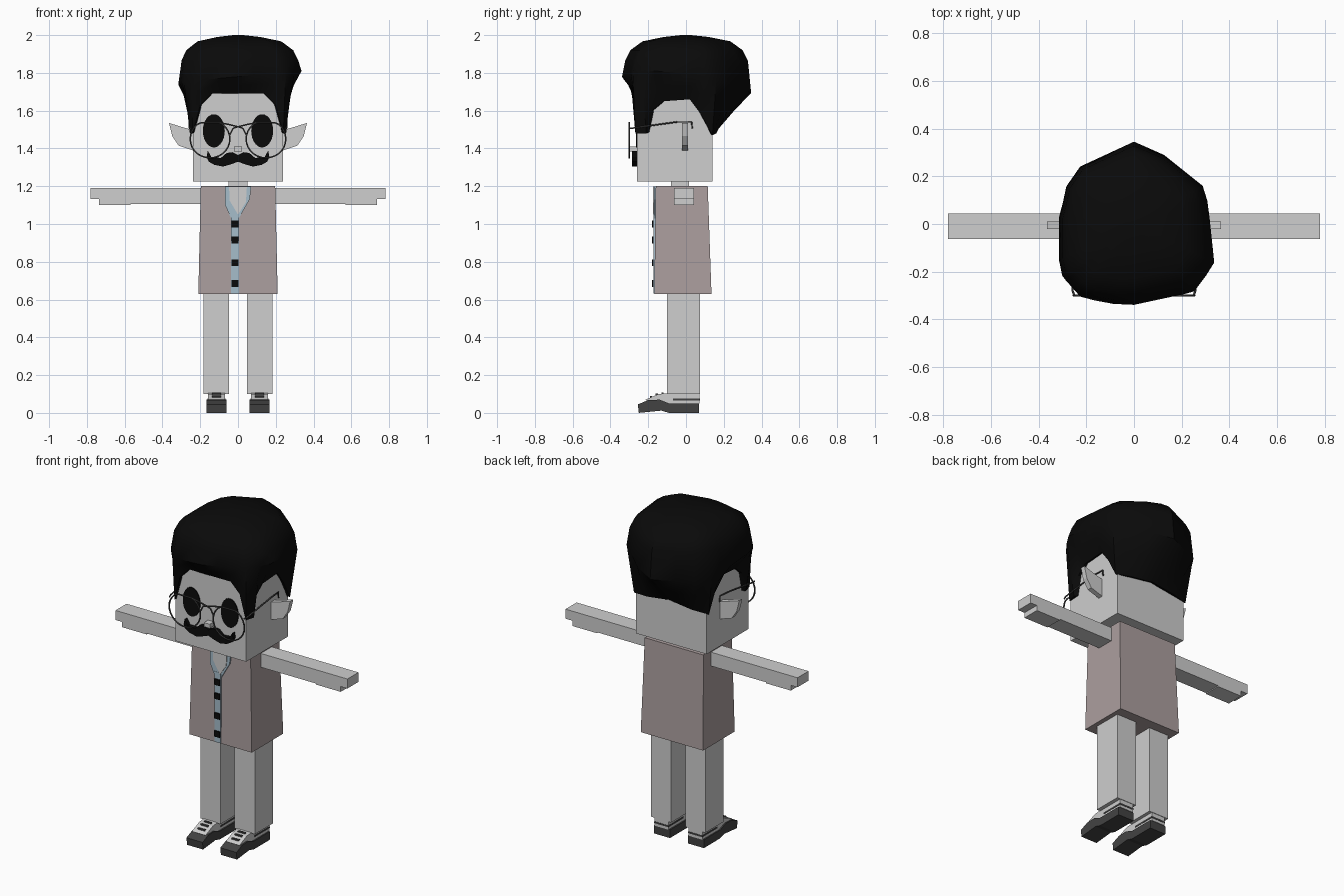
import bpy, bmesh, math
from mathutils import Vector

cube = bpy.data.objects.get("Cube")
if cube:
    bpy.data.objects.remove(cube)


def material(name, r, g, b):
    m = bpy.data.materials.new(name)
    m.use_nodes = True
    m.diffuse_color = (r, g, b, 1)
    m.node_tree.nodes["Principled BSDF"].inputs["Base Color"].default_value = (r, g, b, 1)
    return m


GREY = material("pale grey", .62, .62, .62)
VEST = material("dusty mauve", .41, .345, .345)
BLUE = material("pale blue", .38, .51, .6)
BLACK = material("black", .003, .003, .003)
DARK = material("dark grey", .055, .055, .055)


def finish(name, bm, mat):
    bmesh.ops.recalc_face_normals(bm, faces=bm.faces)
    mesh = bpy.data.meshes.new(name)
    bm.to_mesh(mesh)
    bm.free()
    mesh.materials.append(mat)
    ob = bpy.data.objects.new(name, mesh)
    bpy.context.collection.objects.link(ob)
    return ob


def loft(name, rings, mat):
    """Skin closed rings of equal length and cap both ends."""
    bm = bmesh.new()
    rows = [[bm.verts.new(p) for p in ring] for ring in rings]
    n = len(rows[0])
    for a, b in zip(rows, rows[1:]):
        for i in range(n):
            bm.faces.new((a[i], a[(i + 1) % n], b[(i + 1) % n], b[i]))
    bm.faces.new(rows[0])
    bm.faces.new(rows[-1])
    return finish(name, bm, mat)


def front_prism(name, pts, y0, y1, mat):
    """Extrude an (x, z) outline along y."""
    return loft(name, [[(x, y, z) for x, z in pts] for y in (y0, y1)], mat)


def side_prism(name, pts, x0, x1, mat):
    """Extrude a (y, z) outline along x."""
    return loft(name, [[(x, y, z) for y, z in pts] for x in (x0, x1)], mat)


def rect(a0, a1, b0, b1):
    return [(a0, b0), (a1, b0), (a1, b1), (a0, b1)]


def box(name, x0, x1, y0, y1, z0, z1, mat):
    return front_prism(name, rect(x0, x1, z0, z1), y0, y1, mat)


def wire(name, pts, mat, closed=False, radius=.0045):
    cu = bpy.data.curves.new(name, "CURVE")
    cu.dimensions = "3D"
    cu.bevel_depth = radius
    cu.bevel_resolution = 1
    sp = cu.splines.new("POLY")
    sp.points.add(len(pts) - 1)
    for p, co in zip(sp.points, pts):
        p.co = (*co, 1)
    sp.use_cyclic_u = closed
    cu.materials.append(mat)
    ob = bpy.data.objects.new(name, cu)
    bpy.context.collection.objects.link(ob)


# Head, neck and nose
box("head", -.237, .237, -.26, .14, 1.225, 1.78, GREY)
box("neck", -.05, .05, -.08, .015, 1.15, 1.23, GREY)
box("nose", -.02, .02, -.3, -.255, 1.385, 1.41, GREY)

# Tapered vest
loft("vest", [[(x, y, z) for x, y in rect(-w, w, f, b)]
              for w, f, b, z in ((.21, -.168, .135, .63), (.197, -.16, .115, 1.2))], VEST)

# Shirt placket, collar, bare neck opening and buttons
box("placket", -.037, .004, -.172, -.15, .632, 1.06, BLUE)
front_prism("collar", [(-.07, 1.198), (.07, 1.198), (.062, 1.13), (.004, 1.03),
                       (-.037, 1.03), (-.068, 1.1)], -.17, -.15, BLUE)
front_prism("neck_opening", [(-.047, 1.199), (.047, 1.199), (.042, 1.115), (0, 1.05),
                             (-.045, 1.125)], -.174, -.15, GREY)
for z in (1.0, .915, .795, .685):
    box("button", -.035, .002, -.179, -.165, z - .018, z + .018, BLACK)

# Parts repeated on both sides
ARM = [(.19, 1.19), (.78, 1.19), (.78, 1.132), (.735, 1.132), (.735, 1.1), (.57, 1.1),
       (.57, 1.106), (.19, 1.106)]
EAR = [(.23, 1.495), (.285, 1.51), (.365, 1.535), (.348, 1.465), (.315, 1.415), (.23, 1.387)]
SOLE = [(.068, 0), (-.09, 0), (-.13, .012), (-.25, 0), (-.255, .045), (-.2, .068),
        (-.14, .07), (-.09, .05), (.068, .05)]
UPPER = [(.072, .05), (-.08, .05), (-.2, .06), (-.215, .07), (-.145, .1), (-.09, .105),
         (.072, .105)]
for s, side in ((1, "left"), (-1, "right")):
    flip = lambda pts: [(s * x, z) for x, z in pts]
    front_prism(side + "_arm", flip(ARM), -.063, .043, GREY)
    front_prism(side + "_ear", flip(EAR), -.02, .01, GREY)
    box(side + "_leg", s * .048, s * .183, -.1, .075, .1, .64, GREY)

    # Shoe: dark sole and toe, pale upper, dark laces and heel band
    side_prism(side + "_sole", SOLE, s * .06, s * .168, DARK)
    side_prism(side + "_shoe_upper", UPPER, s * .068, s * .16, GREY)
    side_prism(side + "_heel_band", rect(-.07, .074, .066, .076), s * .066, s * .162, DARK)
    for y, z in ((-.185, .085), (-.155, .098), (-.125, .104)):
        box(side + "_lace", s * .09, s * .138, y - .006, y + .006, z - .012, z + .004, DARK)

    # Eye
    turn = [2 * math.pi * i / 28 for i in range(28)]
    front_prism(side + "_eye", [(s * .128 + .058 * math.cos(a), 1.493 + .088 * math.sin(a))
                                for a in turn], -.265, -.258, BLACK)

    # Spectacle lens rim, flattened along the top, and temple
    wire(side + "_lens_rim", [(s * .148 + .105 * math.cos(a), -.3,
                               min(1.45 + .1 * math.sin(a), 1.537)) for a in turn],
         DARK, True)
    wire(side + "_temple", [(s * .25, -.3, 1.505), (s * .257, -.28, 1.508),
                            (s * .257, -.05, 1.54), (s * .25, .03, 1.54),
                            (s * .25, .033, 1.505)], DARK)

wire("glasses_bridge", [(-.045, -.3, 1.47), (-.025, -.3, 1.507), (0, -.3, 1.515),
                        (.025, -.3, 1.507), (.045, -.3, 1.47)], DARK)
wire("brow_bar", [(-.1, -.3, 1.537), (-.04, -.3, 1.525), (0, -.3, 1.515),
                  (.04, -.3, 1.525), (.1, -.3, 1.537)], DARK)

# Moustache with curled tips
HALF = [(.03, 1.38), (.06, 1.376), (.09, 1.35), (.12, 1.352), (.14, 1.352), (.146, 1.365),
        (.16, 1.387), (.166, 1.355), (.155, 1.33), (.125, 1.313), (.08, 1.304), (.04, 1.315)]
front_prism("moustache", [(0, 1.365)] + HALF + [(0, 1.33)] +
            [(-x, z) for x, z in reversed(HALF)], -.285, -.255, BLACK)

# Hair: hairline hugging the head, swelling to a wide crown
CROWN = [(0, .345), (.1, .31), (.3, .15), (.32, 0), (.337, -.17), (.25, -.285), (-.03, -.345),
         (-.22, -.31), (-.3, -.22), (-.335, -.05), (-.3, .08), (-.27, .22)]
SIDE = [(.07, -.27, 1.69), (.14, -.27, 1.69), (.2, -.27, 1.63), (.24, -.268, 1.48),
        (.255, -.21, 1.48), (.25, -.18, 1.6), (.25, -.12, 1.65), (.25, .02, 1.66),
        (.25, .08, 1.58), (.252, .14, 1.47), (.15, .16, 1.48), (.07, .16, 1.49)]
RIM = [(0, -.27, 1.69)] + SIDE + [(0, .16, 1.5)] + [(-x, y, z) for x, y, z in reversed(SIDE)]


def crown_point(x, y):
    """Where the ray from the centre through (x, y) meets the crown outline."""
    d = Vector((x, y)).normalized()
    for i, p in enumerate(CROWN):
        a = Vector(p)
        e = Vector(CROWN[i - 1]) - a
        det = d.x * e.y - d.y * e.x
        t = (a.x * e.y - a.y * e.x) / det if abs(det) > 1e-9 else -1
        u = (a.x * d.y - a.y * d.x) / det if abs(det) > 1e-9 else -1
        if t > 0 and -1e-6 <= u <= 1 + 1e-6:
            return d * t
    return Vector((x, y))


wide = [crown_point(x, y) for x, y, z in RIM]
bulge = [(p.x, p.y, 1.77 - .22 * p.y + .09 * p.x if p.y > 0 else 1.78 + .09 * p.x)
         for p in wide]
middle = [Vector(a).lerp(Vector(b), .5) for a, b in zip(RIM, bulge)]
rings = [[(x * .85, y * .85, z + .01) for x, y, z in RIM], RIM, middle, bulge]
for scale, z in ((.95, 1.865), (.87, 1.92), (.68, 1.967), (.35, 1.99), (.08, 2.0)):
    rings.append([(p.x * scale, p.y * scale, z) for p in wide])
hair = loft("hair", rings, BLACK)
bpy.ops.object.select_all(action="DESELECT")
hair.select_set(True)
bpy.context.view_layer.objects.active = hair
bpy.ops.object.shade_smooth_by_angle(angle=math.radians(40))
